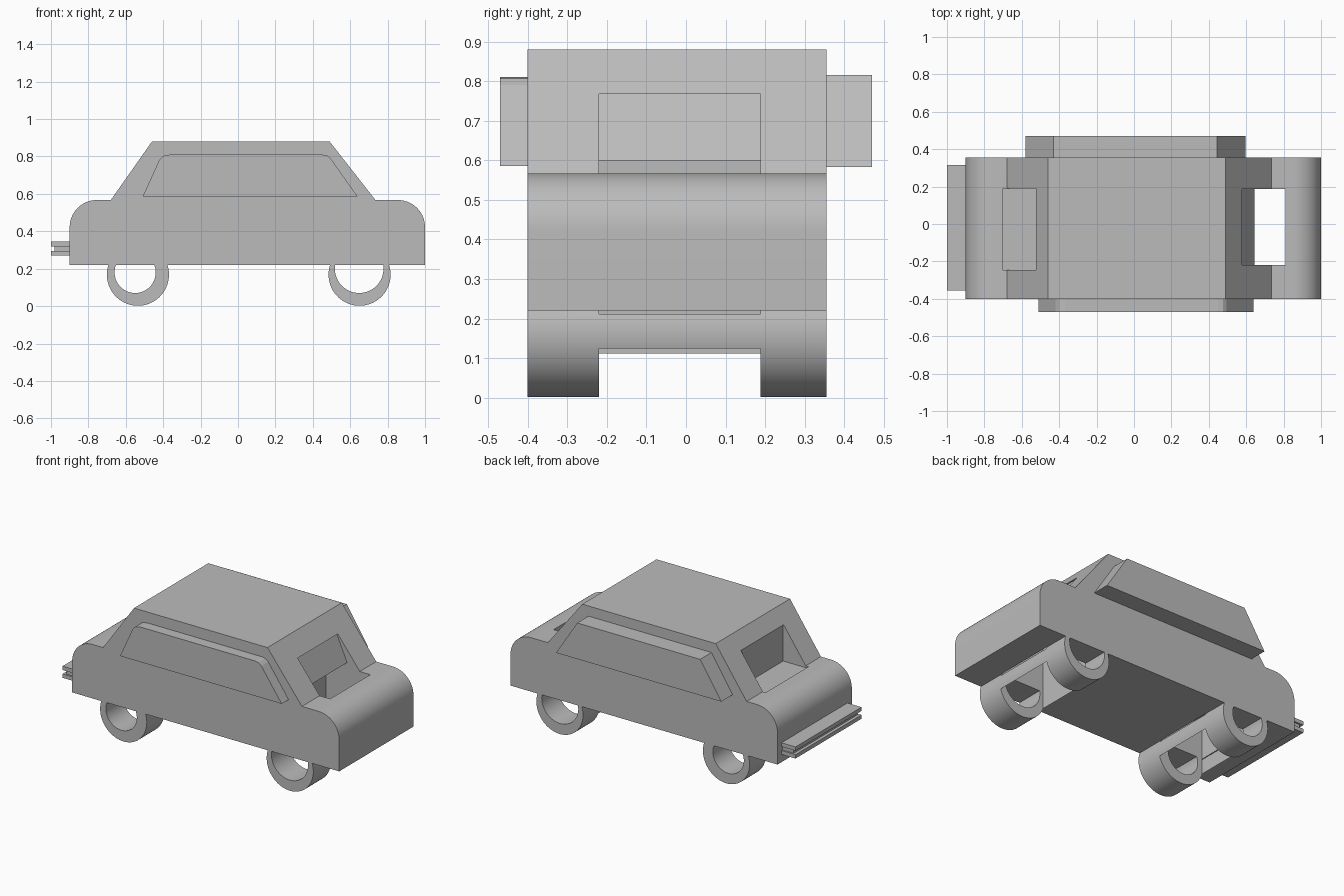
import bpy, bmesh, math

cube = bpy.data.objects.get("Cube")
if cube:
    bpy.data.objects.remove(cube, do_unlink=True)

GREY = (0.5, 0.5, 0.5, 1.0)
grey = bpy.data.materials.new("plain_grey")
grey.use_nodes = True
grey.diffuse_color = GREY
grey.node_tree.nodes["Principled BSDF"].inputs["Base Color"].default_value = GREY


def extrude_profile(name, points, y0, y1, helper=False):
    """Extrude a closed x-z outline from y0 to y1."""
    bm = bmesh.new()
    face = bm.faces.new([bm.verts.new((x, y0, z)) for x, z in points])
    out = bmesh.ops.extrude_face_region(bm, geom=[face])
    verts = [g for g in out["geom"] if isinstance(g, bmesh.types.BMVert)]
    bmesh.ops.translate(bm, verts=verts, vec=(0, y1 - y0, 0))
    bmesh.ops.recalc_face_normals(bm, faces=bm.faces[:])
    mesh = bpy.data.meshes.new(name)
    bm.to_mesh(mesh)
    bm.free()
    obj = bpy.data.objects.new(name, mesh)
    bpy.context.collection.objects.link(obj)
    mesh.materials.append(grey)
    if helper:
        obj.hide_render = True
        obj.hide_viewport = True
        obj.display_type = 'WIRE'
    return obj


def box(x0, x1, z0, z1):
    return [(x0, z0), (x1, z0), (x1, z1), (x0, z1)]


def arc(cx, cz, r, a0, a1, n):
    return [(cx + r * math.cos(a0 + (a1 - a0) * i / n),
             cz + r * math.sin(a0 + (a1 - a0) * i / n)) for i in range(n + 1)]


def arc_below(cx, cz, r, top, n=40):
    """Lower part of a circle, cut off at the given height."""
    a = math.asin((top - cz) / r)
    return arc(cx, cz, r, math.pi - a, 2 * math.pi + a, n)


def cut(obj, cutter):
    mod = obj.modifiers.new("cut", 'BOOLEAN')
    mod.operation = 'DIFFERENCE'
    mod.solver = 'EXACT'
    mod.object = cutter


FRONT, BACK = -0.4, 0.355
GAP = (-0.22, 0.188)
FLOOR = 0.22

# Body shell with rounded ends and sloped cabin
q = math.pi / 2
outline = [(-0.9, FLOOR)] + arc(-0.755, 0.422, 0.145, 2 * q, q, 14)
outline += [(-0.68, 0.567), (-0.46, 0.88), (0.49, 0.88), (0.735, 0.567)]
outline += arc(0.855, 0.422, 0.145, q, 0, 14) + [(1.0, FLOOR)]
body = extrude_profile("body", outline, FRONT, BACK)

# Wheel rims, each a ring merging into the floor
wheels_a = extrude_profile(
    "wheels_plus_x", arc_below(0.65, 0.168, 0.166, FLOOR)
    + arc_below(0.648, 0.2, 0.13, FLOOR)[::-1], FRONT, BACK)
wheels_b = extrude_profile(
    "wheels_minus_x", arc_below(-0.535, 0.168, 0.166, FLOOR)
    + arc_below(-0.55, 0.18, 0.11, FLOOR)[::-1], FRONT, BACK)

# Openings: screen with slot through the hood, screen pocket, wheel gap
slot = extrude_profile(
    "screen_slot_cutter",
    [(0.494, -0.1), (0.494, 0.6), (0.645, 0.6), (0.57, 0.767),
     (0.81, 0.767), (0.81, -0.1)], *GAP, helper=True)
pocket = extrude_profile(
    "screen_pocket_cutter", box(-0.7, -0.52, 0.555, 0.79), -0.245, 0.19, helper=True)
gap = extrude_profile(
    "wheel_gap_cutter", box(-0.694, -0.376, -0.1, 0.45), *GAP, helper=True)
for cutter in (slot, pocket, gap):
    cut(body, cutter)
cut(wheels_a, slot)
cut(wheels_b, gap)

# Raised side windows
front_window = extrude_profile(
    "front_side_window",
    [(-0.51, 0.585), (-0.42, 0.783), (-0.4, 0.803), (-0.365, 0.81), (0.45, 0.81),
     (0.475, 0.806), (0.495, 0.79), (0.64, 0.585)], -0.47, FRONT)
back_window = extrude_profile(
    "back_side_window",
    [(-0.58, 0.583), (-0.43, 0.815), (0.445, 0.815), (0.595, 0.583)], BACK, 0.47)

# Bumper: two bars joined by a recessed web
bars = [extrude_profile(f"bumper_bar_{i}", box(-1.0, -0.9, z, z + 0.025), -0.355, 0.315)
        for i, z in enumerate((0.27, 0.32))]
web = extrude_profile("bumper_web", box(-0.98, -0.9, 0.295, 0.32), -0.345, 0.305)

# Smooth the rounded parts while keeping edges crisp
bpy.ops.object.select_all(action='DESELECT')
for obj in (body, wheels_a, wheels_b):
    obj.select_set(True)
bpy.context.view_layer.objects.active = body
bpy.ops.object.shade_smooth_by_angle(angle=math.radians(25))
